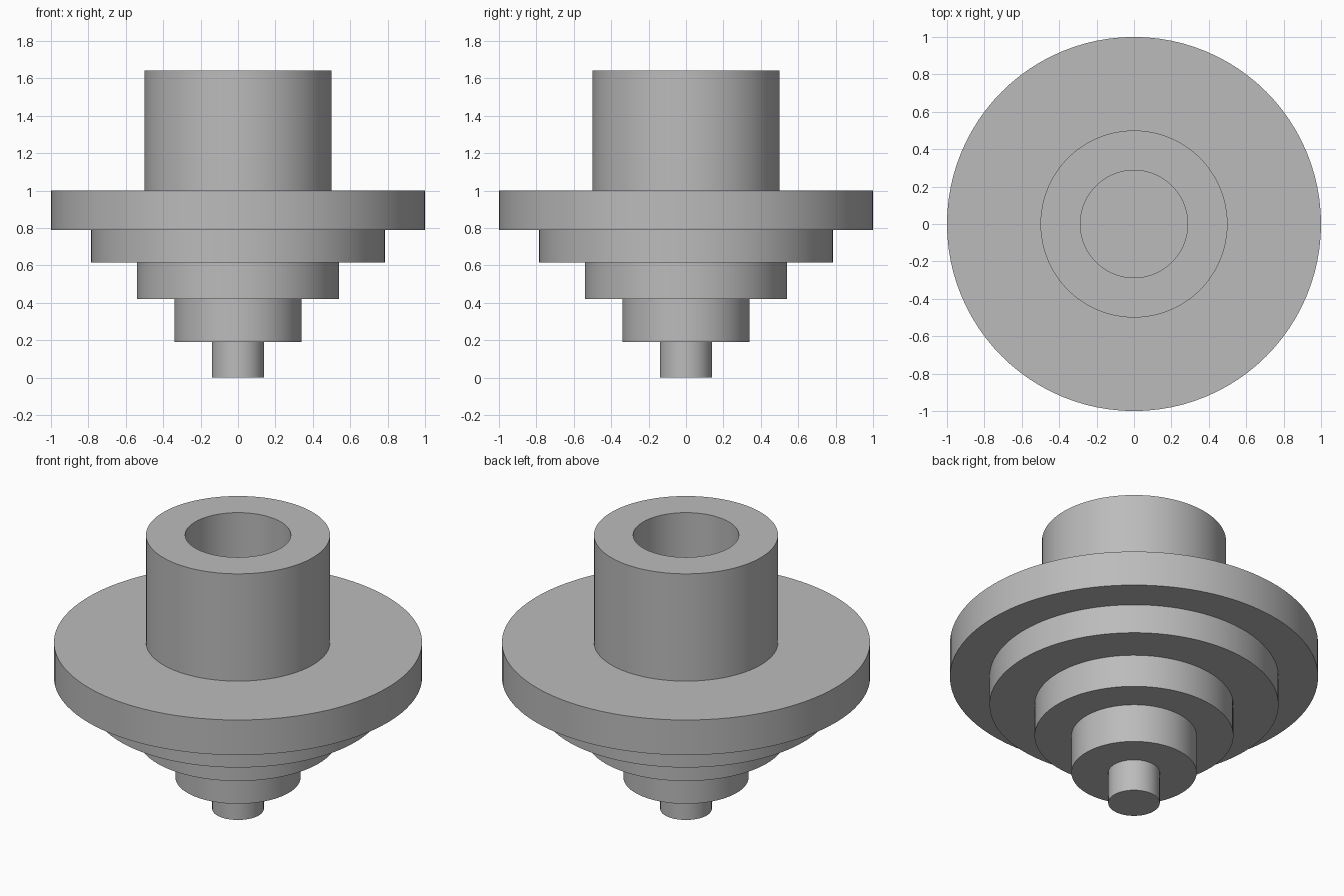
import bpy
import bmesh
import math

SEGMENTS = 96

cube = bpy.data.objects.get("Cube")
if cube:
    bpy.data.objects.remove(cube, do_unlink=True)

# Plain grey material
grey = bpy.data.materials.new("plain_grey")
grey.use_nodes = True
colour = (0.5, 0.5, 0.5, 1)
grey.diffuse_color = colour
grey.node_tree.nodes["Principled BSDF"].inputs["Base Color"].default_value = colour


def lathe(name, profile):
    """Spin an (r, z) profile, listed from bottom axis to top axis, into a solid."""
    bm = bmesh.new()
    verts = [bm.verts.new((r, 0, z)) for r, z in profile]
    edges = [bm.edges.new(pair) for pair in zip(verts, verts[1:])]
    bmesh.ops.spin(bm, geom=verts + edges, cent=(0, 0, 0), axis=(0, 0, 1),
                   angle=math.tau, steps=SEGMENTS)
    bmesh.ops.remove_doubles(bm, verts=bm.verts, dist=0.0001)
    bmesh.ops.recalc_face_normals(bm, faces=bm.faces)
    mesh = bpy.data.meshes.new(name)
    bm.to_mesh(mesh)
    bm.free()
    mesh.materials.append(grey)
    obj = bpy.data.objects.new(name, mesh)
    bpy.context.collection.objects.link(obj)
    bpy.ops.object.select_all(action="DESELECT")
    obj.select_set(True)
    bpy.context.view_layer.objects.active = obj
    bpy.ops.object.shade_smooth_by_angle(angle=math.radians(30))
    return obj


# Stepped discs widening upward: radius and top height
steps = [(0.14, 0.19), (0.34, 0.42), (0.54, 0.615), (0.785, 0.79), (1.0, 1.0)]
profile = [(0, 0)]
bottom = 0
for radius, top in steps:
    profile += [(radius, bottom), (radius, top)]
    bottom = top

# Collar with a blind bore ending level with the flange top
collar, bore, height = 0.5, 0.287, 1.643
profile += [(collar, bottom), (collar, height), (bore, height), (bore, bottom), (0, bottom)]
lathe("stepped_hub", profile)
